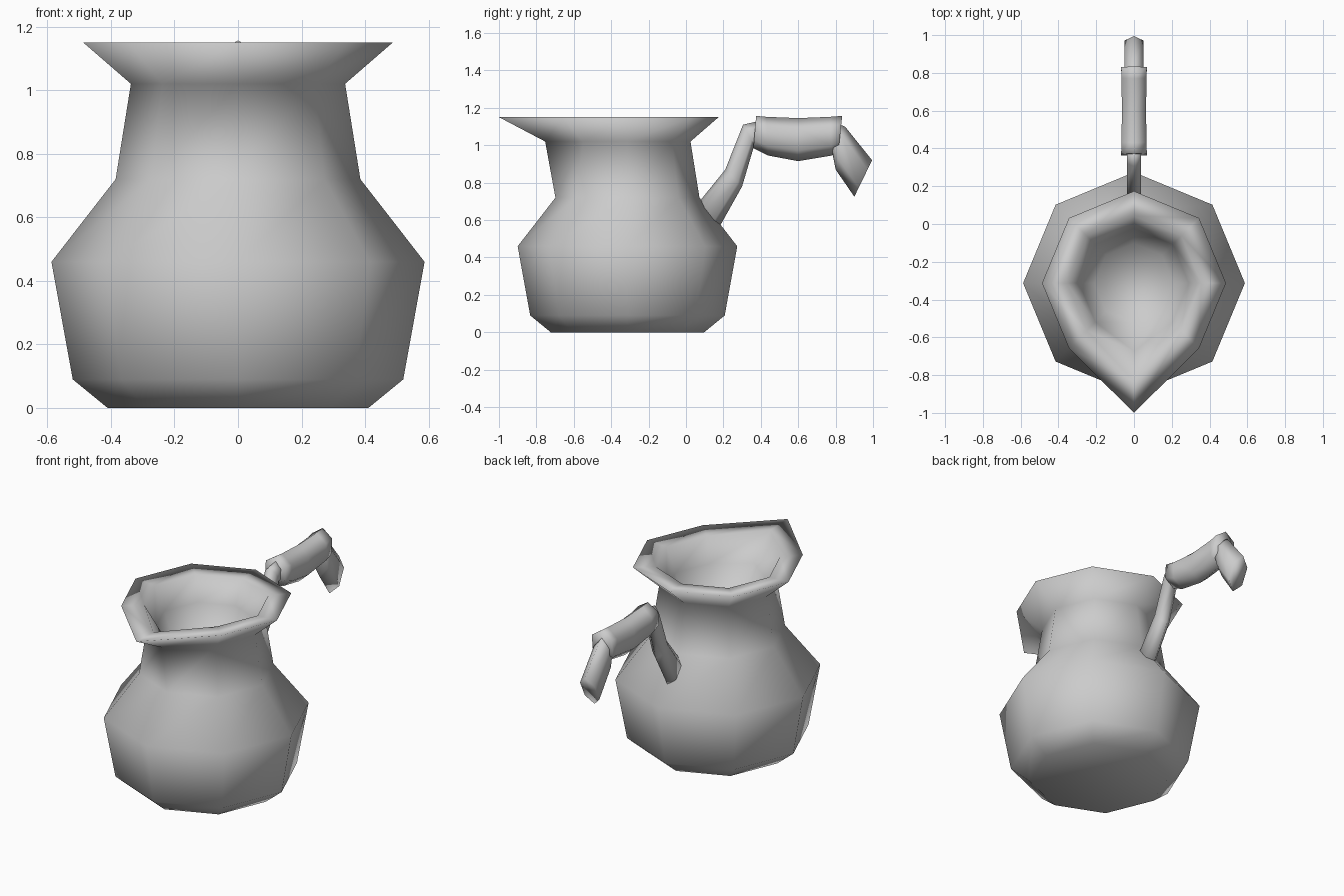
import bpy, bmesh
from math import sin, cos, pi, sqrt
from mathutils import Vector

if "Cube" in bpy.data.objects:
    bpy.data.objects.remove(bpy.data.objects["Cube"])

BODY_Y = -0.313


def loft(name, rings):
    """Skin a list of equal-sized vertex loops and cap both ends."""
    bm = bmesh.new()
    loops = [[bm.verts.new(p) for p in ring] for ring in rings]
    n = len(loops[0])
    for a, b in zip(loops, loops[1:]):
        for i in range(n):
            j = (i + 1) % n
            bm.faces.new((a[i], a[j], b[j], b[i]))
    bm.faces.new(loops[0][::-1])
    bm.faces.new(loops[-1])
    bmesh.ops.recalc_face_normals(bm, faces=bm.faces)
    mesh = bpy.data.meshes.new(name)
    bm.to_mesh(mesh)
    bm.free()
    for p in mesh.polygons:
        p.use_smooth = True
    obj = bpy.data.objects.new(name, mesh)
    bpy.context.collection.objects.link(obj)
    return obj


def octagon(z, r, front):
    """Eight-sided ring whose front corner is pulled out to form the spout."""
    ring = []
    for i in range(8):
        a = -pi / 2 + i * pi / 4
        rad = front if i == 0 else r
        ring.append(Vector((rad * cos(a), BODY_Y + rad * sin(a), z)))
    return ring


def hexagon(ty, tz, by, bz, w):
    """Six-sided ring between a top and a bottom point in the yz plane."""
    top, bot = Vector((0, ty, tz)), Vector((0, by, bz))
    mid, half = (top + bot) / 2, (top - bot) / 2
    return [mid + half * cos(i * pi / 3) + Vector((w * sin(i * pi / 3) * 2 / sqrt(3), 0, 0))
            for i in range(6)]


# Jug body: outer wall, spouted rim, flat lip and inner bowl (z, radius, front radius)
body = [(0, .41, .41), (.09, .52, .52), (.46, .587, .587), (.72, .385, .385),
        (1.02, .337, .44), (1.15, .487, .687),
        (1.145, .355, .52), (1.0, .29, .36), (.8, .21, .21)]
loft("jug_body", [octagon(*r) for r in body])

# Handle arm rising from the shoulder (top y, z, bottom y, z, half width)
arm = [(.04, .66, .16, .53, .037), (.21, .87, .30, .78, .037),
       (.305, 1.11, .365, 1.0, .037), (.39, 1.13, .41, .98, .037)]
loft("handle_arm", [hexagon(*r) for r in arm])

# Thick grip
grip = [(.375, 1.157, .36, .985, .068), (.43, 1.152, .44, .945, .066),
        (.60, 1.145, .60, .915, .064), (.77, 1.152, .78, .945, .066),
        (.835, 1.157, .815, .97, .068)]
loft("handle_grip", [hexagon(*r) for r in grip])

# Drooping handle end
end = [(.77, 1.13, .78, .97, .04), (.85, 1.10, .80, .87, .05), (.995, .92, .90, .725, .05)]
loft("handle_end", [hexagon(*r) for r in end])
